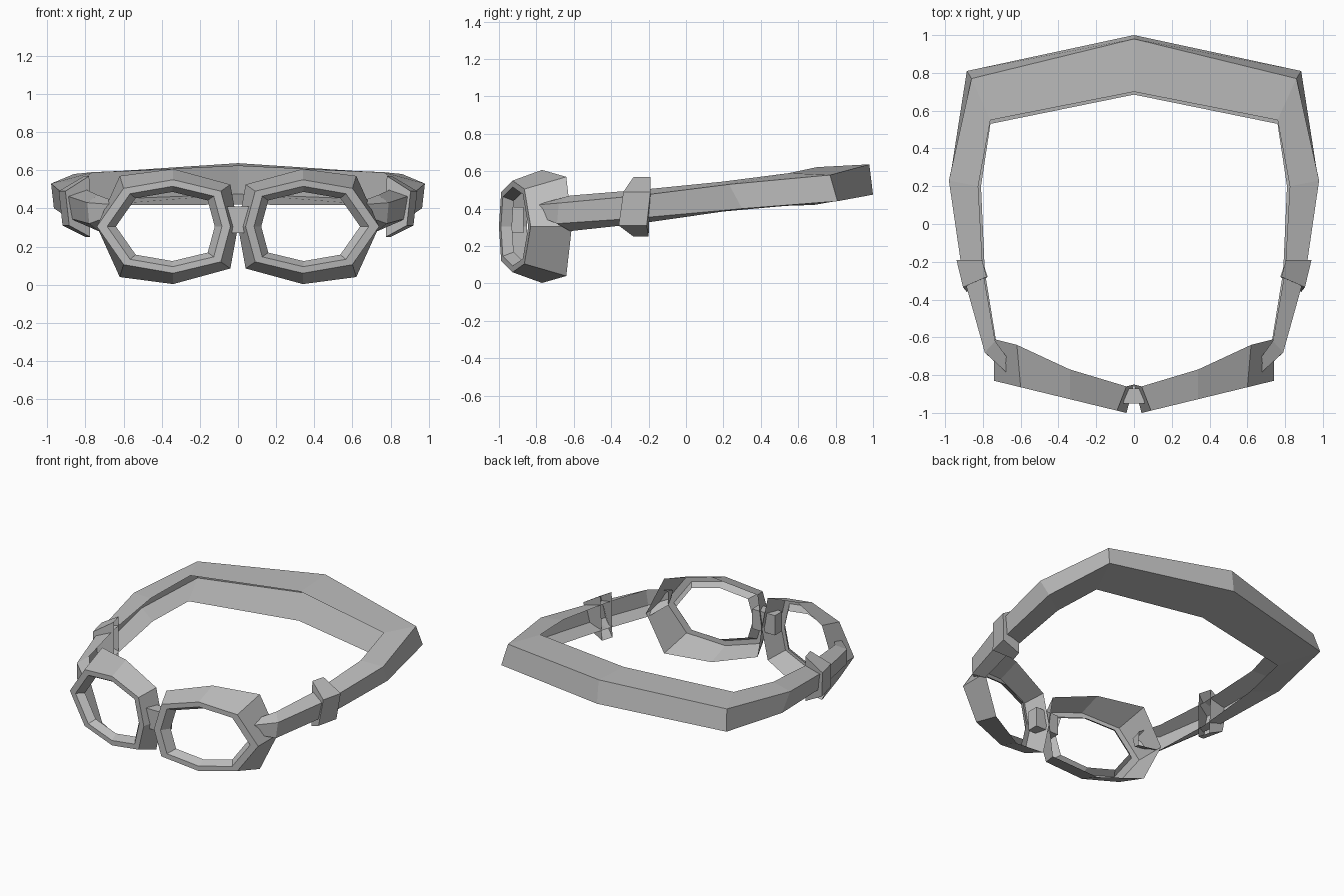
import bpy
import bmesh
from mathutils import Vector

# Remove the default cube only
default_cube = bpy.data.objects.get("Cube")
if default_cube:
    bpy.data.objects.remove(default_cube, do_unlink=True)

# Single plain grey material
grey = bpy.data.materials.new("plain_grey")
grey.use_nodes = True
grey_value = (0.5, 0.5, 0.5, 1.0)
grey.diffuse_color = grey_value
grey.node_tree.nodes["Principled BSDF"].inputs["Base Color"].default_value = grey_value


def loft(name, rings, cap_start=False, cap_end=False, open_side=None, mirror=True):
    """Skin a row of matching rings, leaving one side open if asked."""
    bm = bmesh.new()
    loops = [[bm.verts.new(point) for point in ring] for ring in rings]
    for near, far in zip(loops, loops[1:]):
        count = len(near)
        for i in range(count):
            if i != open_side:
                j = (i + 1) % count
                bm.faces.new((near[i], near[j], far[j], far[i]))
    if cap_start:
        bm.faces.new(loops[0])
    if cap_end:
        bm.faces.new(loops[-1])
    bmesh.ops.recalc_face_normals(bm, faces=bm.faces)
    mesh = bpy.data.meshes.new(name)
    bm.to_mesh(mesh)
    bm.free()
    mesh.materials.append(grey)
    part = bpy.data.objects.new(name, mesh)
    bpy.context.scene.collection.objects.link(part)
    if mirror:
        modifier = part.modifiers.new("mirror", "MIRROR")
        modifier.use_clip = True
        modifier.merge_threshold = 0.0005
    return part


# Eye rims: hollow eight-sided shells with a flat front ring and an inner lip
rim_middle = 0.305


def octagon(upper_half):
    """Complete an outline by reflecting its upper points below the middle."""
    lower = [(x, y, -rise) for x, y, rise in upper_half[-2:0:-1]]
    return [Vector((x, y, rim_middle + rise)) for x, y, rise in upper_half + lower]


def shrink(ring, factor, depth=0.0):
    centre = sum(ring, Vector()) / len(ring)
    return [centre + (point - centre) * factor + Vector((0, depth, 0)) for point in ring]


def front_plane(x):
    return -1.01 + 0.243 * x


front_outline = [(0.04, 0), (0.09, 0.185), (0.34, 0.245), (0.60, 0.2), (0.74, 0)]
front_ring = octagon([(x, front_plane(x), rise) for x, rise in front_outline])
back_ring = octagon([(0, -0.85, 0), (0.04, -0.86, 0.22), (0.34, -0.77, 0.302),
                     (0.62, -0.64, 0.265), (0.74, -0.61, 0)])
loft("eye_rims", [back_ring, front_ring, shrink(front_ring, 0.86),
                  shrink(front_ring, 0.74, 0.05)])

# Nose bridge: short bar whose ends sit inside both rims


def bridge_end(x):
    return [(x, -0.95, 0.27), (x, -0.87, 0.27), (x, -0.87, 0.41), (x, -0.95, 0.41)]


loft("nose_bridge", [bridge_end(-0.09), bridge_end(0.09)],
     cap_start=True, cap_end=True, mirror=False)

# Head strap: a channel open on the wearer's side
# Each section runs outer top, outer bottom, inner bottom, inner top
inner_side = 2
strap_sections = [
    [(0, 0.98, 0.637), (0, 1.0, 0.475), (0, 0.685, 0.42), (0, 0.7, 0.622)],
    [(0.86, 0.77, 0.58), (0.885, 0.81, 0.44), (0.76, 0.53, 0.415), (0.76, 0.55, 0.59)],
    [(0.98, 0.23, 0.53), (0.965, 0.3, 0.4), (0.81, 0.2, 0.385), (0.825, 0.2, 0.545)],
    [(0.91, -0.25, 0.47), (0.89, -0.25, 0.35), (0.79, -0.25, 0.32), (0.8, -0.25, 0.5)],
    [(0.79, -0.68, 0.43), (0.78, -0.69, 0.32), (0.73, -0.62, 0.28), (0.735, -0.62, 0.47)],
    [(0.66, -0.8, 0.42), (0.67, -0.79, 0.36), (0.65, -0.73, 0.34), (0.655, -0.73, 0.44)],
]
loft("head_strap", strap_sections, cap_end=True, open_side=inner_side)

# Strap buckles: wedge blocks, taller on the open inner side
buckle_front = [(0.905, -0.335, 0.49), (0.885, -0.36, 0.31),
                (0.775, -0.28, 0.25), (0.78, -0.28, 0.57)]
buckle_back = [(0.94, -0.19, 0.49), (0.92, -0.21, 0.31),
               (0.8, -0.2, 0.25), (0.805, -0.19, 0.57)]
loft("strap_buckles", [buckle_front, buckle_back],
     cap_start=True, cap_end=True, open_side=inner_side)
